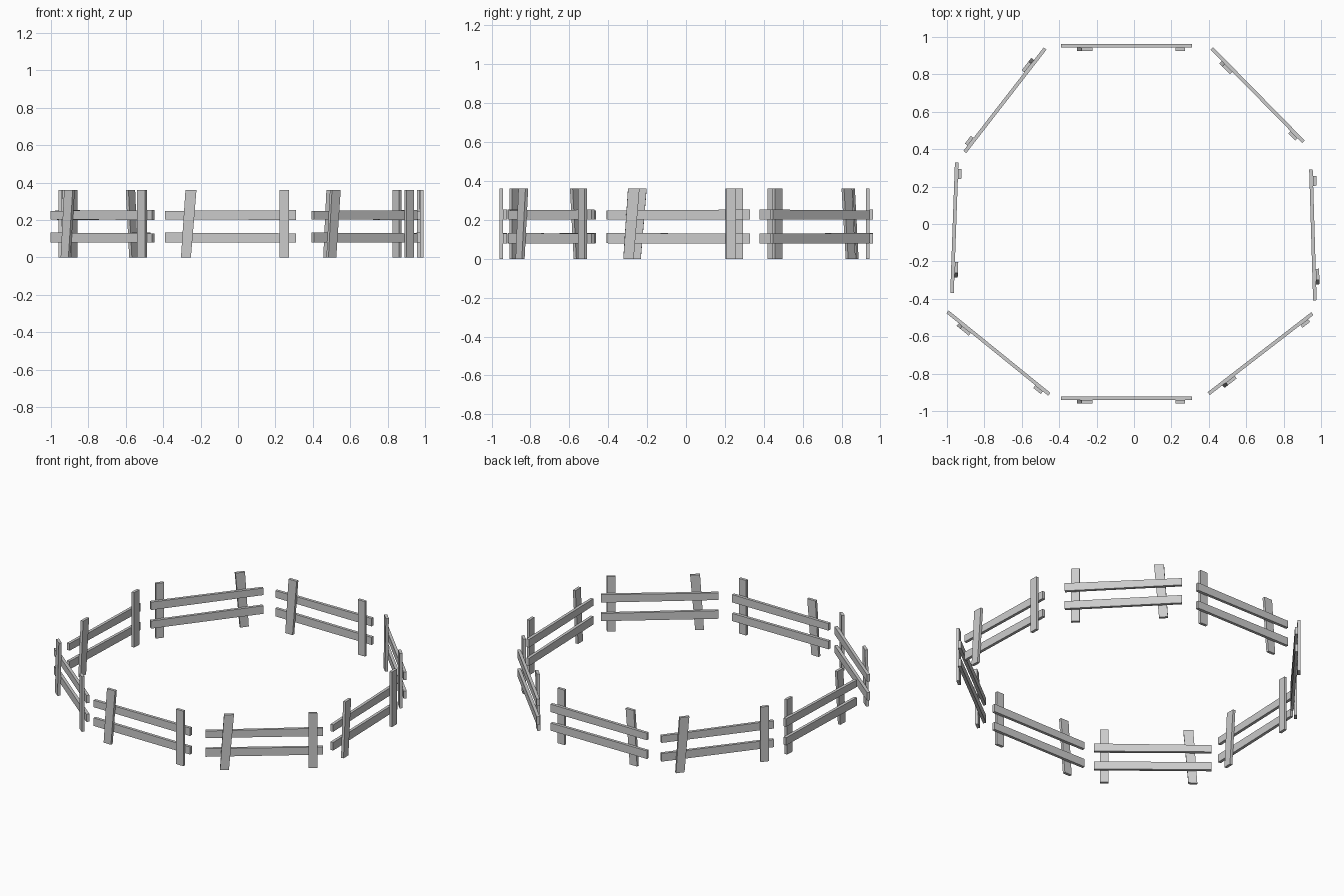
import bpy, bmesh
from math import atan2, cos, sin

if "Cube" in bpy.data.objects:
    bpy.data.objects.remove(bpy.data.objects["Cube"])

T = 0.019  # plank thickness


def plank(name, outline, y0, y1):
    """Mesh of a flat board: an x-z quad outline extruded along y."""
    bm = bmesh.new()
    face = bm.faces.new([bm.verts.new((x, y0, z)) for x, z in outline])
    ext = bmesh.ops.extrude_face_region(bm, geom=[face])
    verts = [v for v in ext["geom"] if isinstance(v, bmesh.types.BMVert)]
    bmesh.ops.translate(bm, verts=verts, vec=(0, y1 - y0, 0))
    bmesh.ops.recalc_face_normals(bm, faces=bm.faces)
    mesh = bpy.data.meshes.new(name)
    bm.to_mesh(mesh)
    bm.free()
    return mesh


# Boards of one fence panel, x measured from the middle of the rails
L = 0.35
H = 0.361
rail, post = (-T / 2, T / 2), (-T / 2 - 0.018, -T / 2)
parts = [
    plank("lower_rail", [(-L, .080), (L, .079), (L, .129), (-L, .133)], *rail),
    plank("upper_rail", [(-L, .203), (L, .201), (L, .253), (-L, .249)], *rail),
    plank("leaning_post", [(-.265, 0), (-.212, 0), (-.182, H), (-.241, H)], *post),
    plank("straight_post", [(.262, 0), (.314, 0), (.314, H), (.262, H)], *post),
]

# Rail ends of each panel in plan: leaning-post end, then straight-post end
panels = {
    "front": ((-.39, -.931), (.31, -.931)),
    "front_right": ((.403, -.904), (.95, -.482)),
    "right": ((.967, -.407), (.946, .291)),
    "back_right": ((.417, .938), (.905, .441)),
    "back": ((-.39, .953), (.31, .953)),
    "back_left": ((-.477, .936), (-.903, .387)),
    "left": ((-.973, -.37), (-.948, .33)),
    "front_left": ((-.993, -.473), (-.457, -.907)),
}

for side, ((ax, ay), (bx, by)) in panels.items():
    for mesh in parts:
        ob = bpy.data.objects.new(f"{side}_{mesh.name}", mesh)
        ob.location = ((ax + bx) / 2, (ay + by) / 2, 0)
        ob.rotation_euler.z = atan2(by - ay, bx - ax)
        bpy.context.collection.objects.link(ob)
